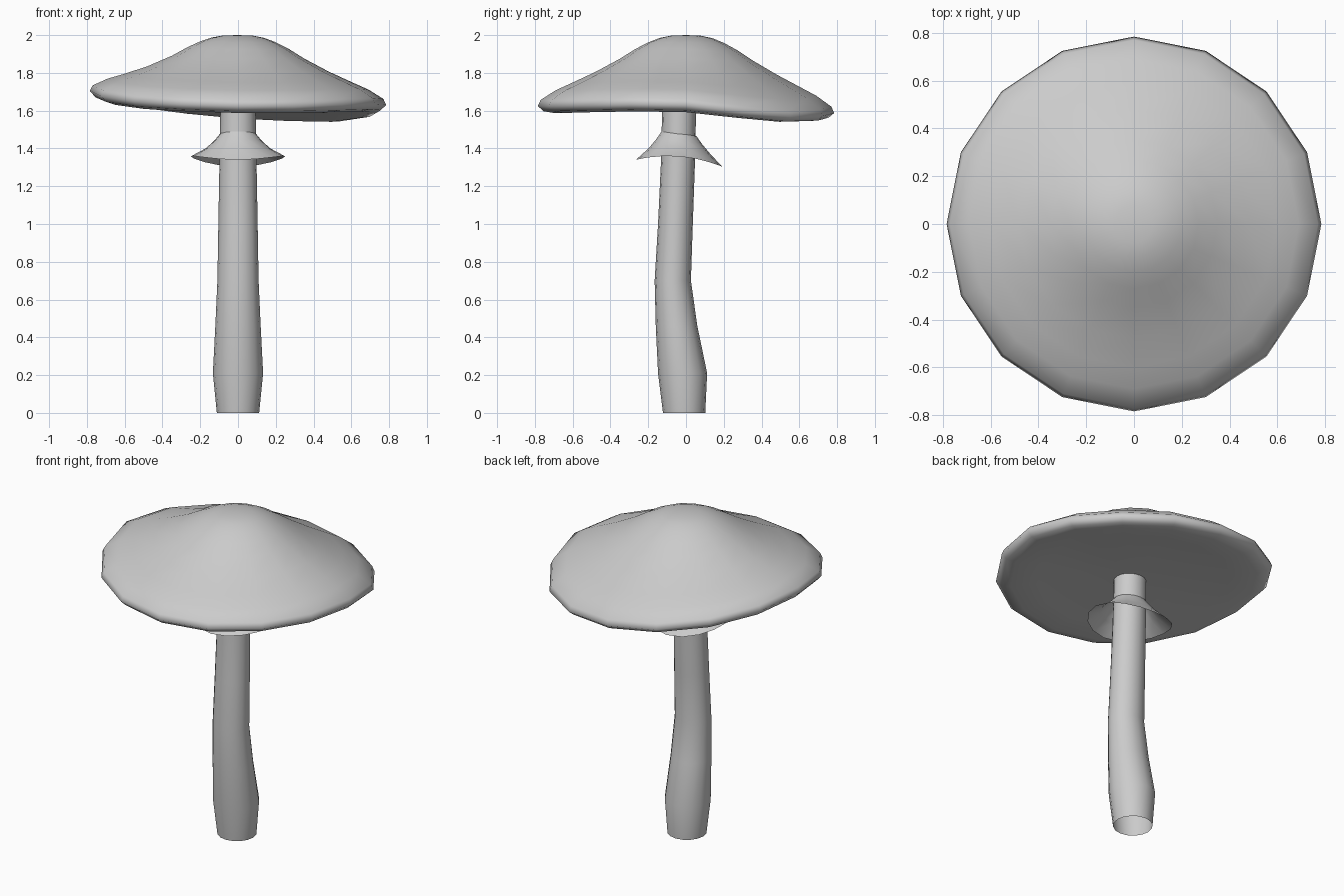
import bpy, bmesh
from math import sin, cos, pi

if "Cube" in bpy.data.objects:
    bpy.data.objects.remove(bpy.data.objects["Cube"])


def loft(name, rings, close_first=False, close_last=False, angle=None):
    """Skin a list of equal-length rings of points into one smooth object."""
    bm = bmesh.new()
    loops = [[bm.verts.new(p) for p in ring] for ring in rings]
    n = len(loops[0])
    for a, b in zip(loops, loops[1:]):
        for i in range(n):
            j = (i + 1) % n
            bm.faces.new((a[i], a[j], b[j], b[i]))
    for flag, loop in ((close_first, loops[0]), (close_last, loops[-1])):
        if flag:
            c = bm.verts.new((sum(v.co.x for v in loop) / n,
                              sum(v.co.y for v in loop) / n,
                              flag))
            for i in range(n):
                bm.faces.new((loop[i], loop[(i + 1) % n], c))
    bmesh.ops.recalc_face_normals(bm, faces=bm.faces)
    me = bpy.data.meshes.new(name)
    bm.to_mesh(me)
    bm.free()
    me.polygons.foreach_set("use_smooth", [True] * len(me.polygons))
    ob = bpy.data.objects.new(name, me)
    bpy.context.collection.objects.link(ob)
    return ob


# Cap: 16-sided dome whose rim lifts on the left and droops at the back right
droop = [0, -.035, -.06, -.055, -.04, -.01, .025, .055,
         .07, .045, .02, .005, -.005, -.005, 0, .005]
cap_profile = [(.30, 1.607), (.55, 1.60), (.70, 1.592), (.755, 1.602), (.784, 1.63),
               (.77, 1.662), (.69, 1.712), (.60, 1.752), (.48, 1.807), (.35, 1.876),
               (.27, 1.926), (.20, 1.962), (.14, 1.985), (.08, 1.997)]
rings = []
for r, z in cap_profile:
    rings.append([(r * cos(2 * pi * i / 16), r * sin(2 * pi * i / 16),
                   z + droop[i] * (r / .76) ** 2) for i in range(16)])
loft("cap", rings, 1.61, 2.0)

# Stem: gently bent tube, open at the foot (z, centre y, x radius, y radius)
stem = [(0, -.01, .112, .112), (.21, -.018, .133, .13), (.46, -.05, .12, .11),
        (.70, -.07, .109, .096), (1.0, -.056, .104, .092),
        (1.34, -.042, .098, .09), (1.63, -.036, .093, .09)]
N = 16
loft("stem", [[(rx * cos(2 * pi * i / N), cy + ry * sin(2 * pi * i / N), z)
               for i in range(N)] for z, cy, rx, ry in stem])

# Ring: thin flared skirt around the stem (x radius, y radius, z, back tilt)
skirt = [(.094, .093, 1.478, .012), (.125, .12, 1.44, .012),
         (.17, .16, 1.395, .012), (.25, .228, 1.34, .018)]
rows = []
for rx, ry, z, tilt in skirt:
    row = []
    for i in range(N):
        a = 2 * pi * i / N
        wave = .018 * cos(2 * a) * (rx / .25) ** 3
        row.append((rx * cos(a), -.037 + ry * sin(a), z - tilt * sin(a) + wave))
    rows.append(row)
loft("ring", rows)
